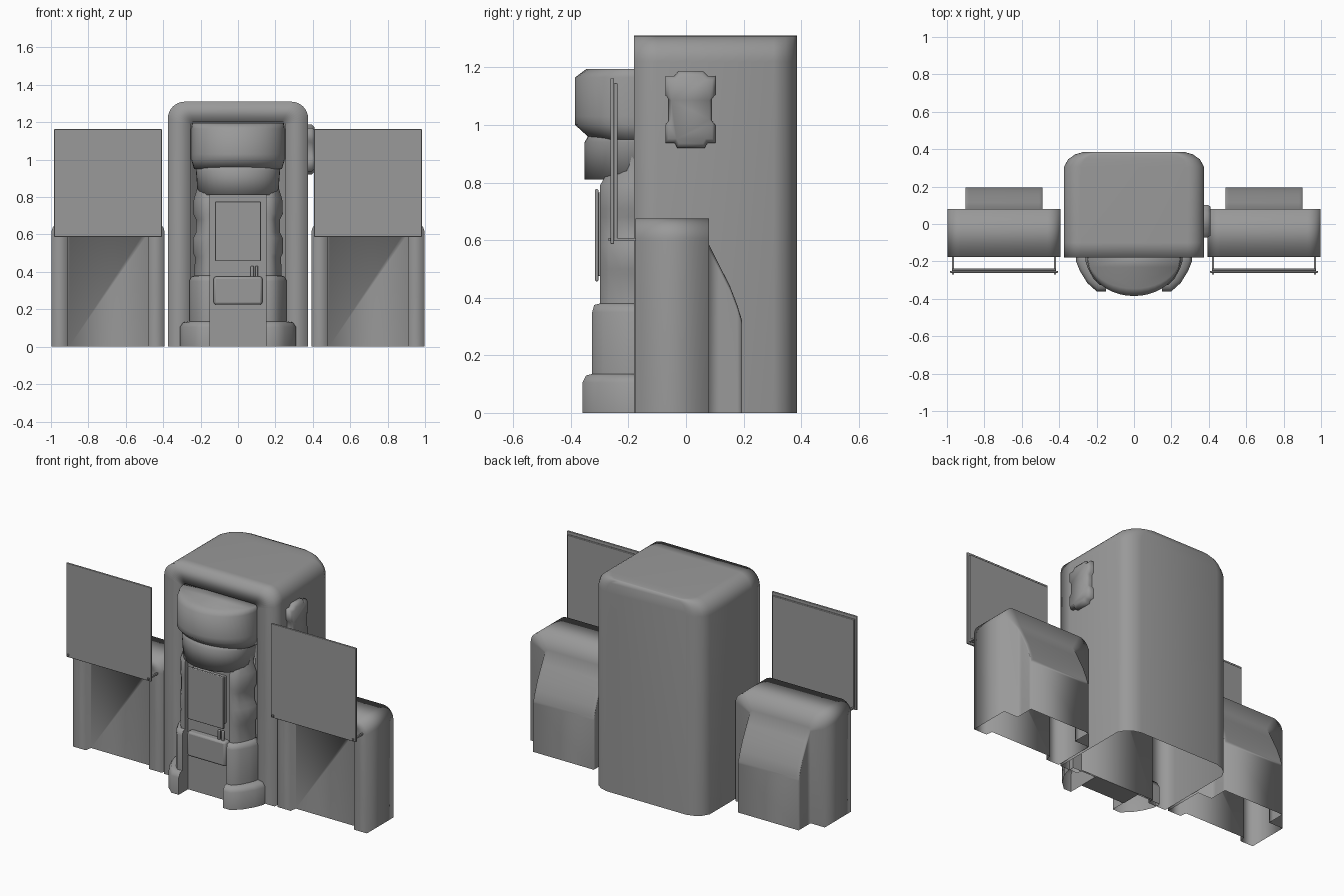
import bpy, bmesh, math
from mathutils import Vector

grey = bpy.data.materials.new("dark_grey")
grey.diffuse_color = (0.32, 0.32, 0.32, 1)


def finish(bm, name, angle=35, bevel=0):
    bmesh.ops.recalc_face_normals(bm, faces=bm.faces)
    me = bpy.data.meshes.new(name)
    bm.to_mesh(me)
    bm.free()
    me.materials.append(grey)
    ob = bpy.data.objects.new(name, me)
    bpy.context.collection.objects.link(ob)
    bpy.ops.object.select_all(action='DESELECT')
    ob.select_set(True)
    bpy.context.view_layer.objects.active = ob
    if bevel:
        m = ob.modifiers.new("bevel", 'BEVEL')
        m.width, m.segments = bevel, 2
    bpy.ops.object.shade_smooth_by_angle(angle=math.radians(angle))
    return ob


def loft(name, rings, closed=True, start=True, end=True, angle=100):
    bm = bmesh.new()
    vs = [[bm.verts.new(p) for p in r] for r in rings]
    n = len(vs[0])
    for a, b in zip(vs, vs[1:]):
        for i in range(n if closed else n - 1):
            j = (i + 1) % n
            bm.faces.new((a[i], a[j], b[j], b[i]))
    if start:
        bm.faces.new(vs[0])
    if end:
        bm.faces.new(vs[-1])
    return finish(bm, name, angle)


def box(name, x, y, z, bevel=0.0):
    bm = bmesh.new()
    bmesh.ops.create_cube(bm, size=1)
    for v in bm.verts:
        v.co = Vector([(r[0] + r[1]) / 2 + c * (r[1] - r[0]) for r, c in zip((x, y, z), v.co)])
    return finish(bm, name, 50, bevel)


def arch(cx, w, h, r, y, n=8):
    """Upright profile with two rounded top corners, open at the floor."""
    q = [math.pi / 2 * i / n for i in range(n + 1)]
    right = [(w - r + r * math.cos(a), h - r + r * math.sin(a)) for a in q]
    half = [(w, 0)] + right
    pts = half + [(-x, z) for x, z in reversed(half)]
    return [(cx + x, y, z) for x, z in pts]


def half_round(z, rx, ry, n=20):
    pts = [(rx * math.cos(math.pi * i / n), -0.18 - ry * math.sin(math.pi * i / n), z)
           for i in range(n + 1)]
    return pts + [(-rx, -0.13, z), (rx, -0.13, z)]


# Main cabinet: open-bottom shell with rounded rear corners and a front recess
loft("cabinet_shell", [
    arch(0, 0.27, 1.31, 0.09, 0.385), arch(0, 0.315, 1.31, 0.09, 0.372),
    arch(0, 0.352, 1.31, 0.09, 0.346), arch(0, 0.375, 1.31, 0.09, 0.305),
    arch(0, 0.375, 1.31, 0.09, -0.1), arch(0, 0.375, 1.31, 0.09, -0.18),
    arch(0, 0.255, 1.205, 0.02, -0.18), arch(0, 0.25, 1.2, 0.02, -0.14)], closed=False)

# Rounded head and neck above the control area
loft("head_drum", [half_round(*l) for l in (
    (0.95, 0.235, 0.15), (1.0, 0.25, 0.205), (1.03, 0.25, 0.205),
    (1.165, 0.25, 0.205), (1.195, 0.245, 0.165))])
loft("neck_drum", [half_round(*l) for l in (
    (0.81, 0.215, 0.172), (0.94, 0.225, 0.172), (0.98, 0.23, 0.15))])

# Flanking columns with wide feet, padded lower arms and wavy uprights
outline = [(0.16, 0.03), (0.16, -0.02), (0.14, -0.07), (0.10, -0.135),
           (0.05, -0.18), (0, -0.18), (0, 0.03)]
levels = [(0, 1, 1), (0.105, 1, 1), (0.13, 0.9, 0.93), (0.135, 0.69, 0.81),
          (0.35, 0.69, 0.81), (0.375, 0.62, 0.77), (0.38, 0.52, 0.66),
          (0.48, 0.5, 0.66), (0.50, 0.56, 0.66), (0.58, 0.56, 0.66), (0.61, 0.47, 0.66),
          (0.68, 0.47, 0.66), (0.71, 0.56, 0.66), (0.79, 0.54, 0.66), (0.84, 0.44, 0.5),
          (0.90, 0.44, 0.4), (0.97, 0.48, 0.4)]
for s, side in ((-1, "left"), (1, "right")):
    loft(side + "_column", [[(s * (0.15 + x * sx), -0.18 + y * sy, z) for x, y in outline]
                            for z, sx, sy in levels], start=False, angle=60)

# Centre panel, tray, screen and two small pegs
box("centre_panel", (-0.152, 0.152), (-0.27, -0.14), (0, 0.83))
box("tray", (-0.13, 0.13), (-0.31, -0.2), (0.225, 0.375), 0.012)
box("centre_screen_back", (-0.11, 0.11), (-0.306, -0.265), (0.475, 0.765), 0.004)
box("centre_screen", (-0.122, 0.122), (-0.316, -0.304), (0.457, 0.777), 0.004)
for i, x in enumerate((0.075, 0.1)):
    box("peg_%d" % i, (x - 0.008, x + 0.008), (-0.296, -0.28), (0.36, 0.432), 0.005)

# Box on the right side wall: waisted body with rounded ends
side_outline = [(-0.03, 0.92), (0.065, 0.92), (0.075, 0.938), (0.102, 0.938), (0.102, 1.0),
                (0.09, 1.015), (0.09, 1.09), (0.102, 1.105), (0.102, 1.17), (0.075, 1.17),
                (0.058, 1.188), (-0.025, 1.188), (-0.04, 1.17), (-0.072, 1.17), (-0.072, 1.105),
                (-0.06, 1.09), (-0.06, 1.015), (-0.072, 1.0), (-0.072, 0.938), (-0.04, 0.938)]
loft("side_box", [[(x, 0.015 + (y - 0.015) * k, 1.054 + (z - 1.054) * k) for y, z in side_outline]
                  for x, k in ((0.37, 1), (0.395, 1), (0.41, 0.88))], start=False)

# Two side pods: open-bottom shells with a rear bulge, plus raised display boards
bulge = [(0.195, 0.32), (0.178, 0.375), (0.153, 0.44), (0.115, 0.515), (0.08, 0.585)]
for s, side in ((-1, "left"), (1, "right")):
    c = s * 0.695
    loft(side + "_pod_shell", [arch(c, 0.206, h, 0.02, y) for y, h in bulge] + [
        arch(c, 0.303, 0.675, 0.07, 0.08), arch(c, 0.303, 0.675, 0.07, -0.176),
        arch(c, 0.215, 0.62, 0.02, -0.176), arch(c, 0.208, 0.615, 0.02, -0.135)],
        closed=False)
    box(side + "_display_front", (c - 0.288, c + 0.288), (-0.262, -0.25), (0.587, 1.163), 0.003)
    box(side + "_display_back", (c - 0.277, c + 0.277), (-0.251, -0.238), (0.6, 1.145), 0.003)
    for k in (-0.272, 0.272):
        box(side + "_display_rod", (c + k - 0.005, c + k + 0.005), (-0.27, -0.17), (0.597, 0.607))
